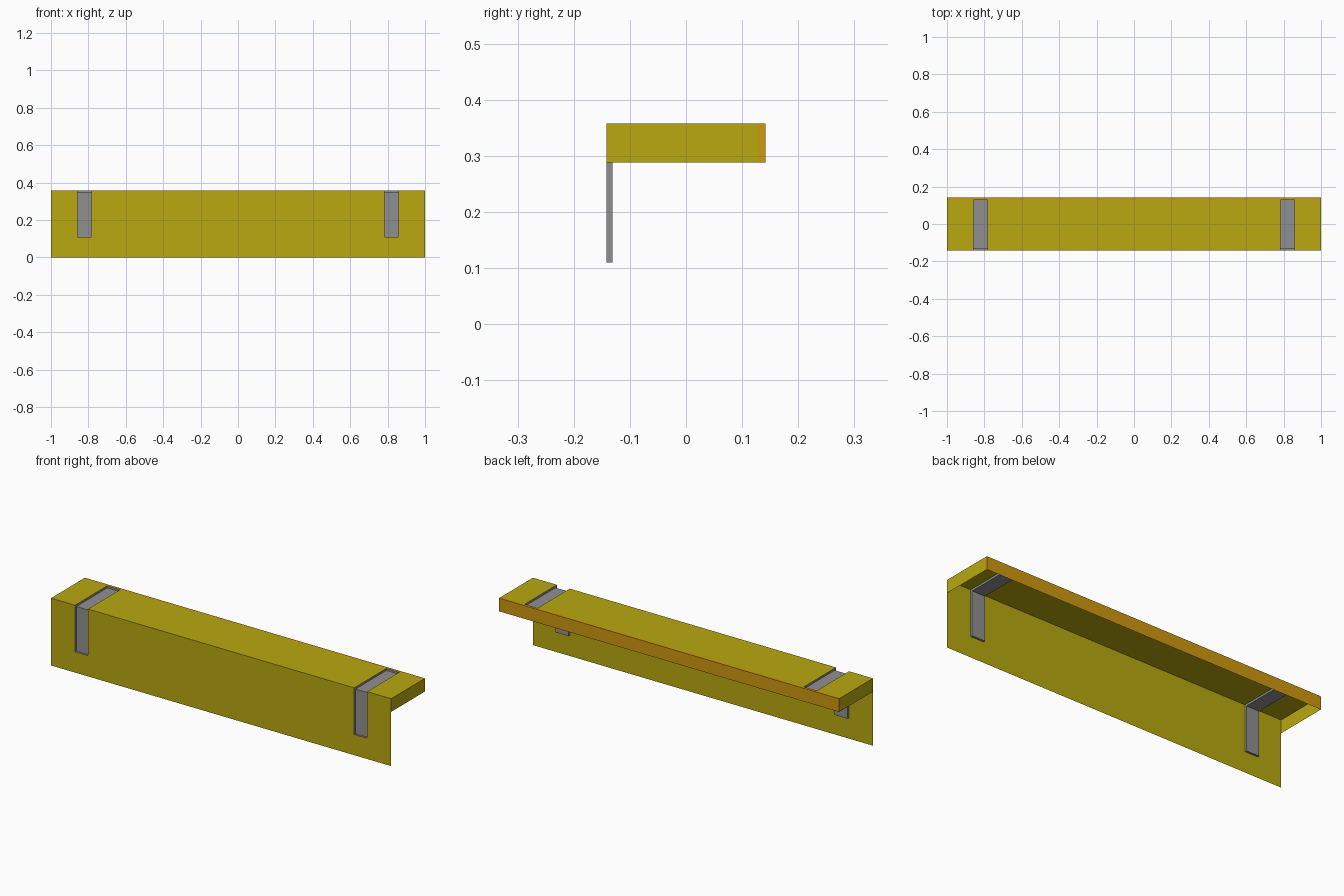
import bpy
import bmesh

if "Cube" in bpy.data.objects:
    bpy.data.objects.remove(bpy.data.objects["Cube"], do_unlink=True)

FRONT, BACK, TOP = -0.142, 0.142, 0.358
RIM = 0.128          # where the orange back edge begins
LIP = 0.288          # lower edge of the back and end faces
SLOT_IN, SLOT_OUT, SLOT_LOW = 0.783, 0.859, 0.11
DEPTH = 0.011


def material(name, rgb):
    mat = bpy.data.materials.new(name)
    mat.use_nodes = True
    color = (*rgb, 1)
    mat.diffuse_color = color
    mat.node_tree.nodes["Principled BSDF"].inputs["Base Color"].default_value = color
    return mat


yellow = material("mustard yellow", (0.48, 0.395, 0.005))
orange = material("orange", (0.62, 0.315, 0.005))
grey = material("grey", (0.28, 0.28, 0.28))


def sweep(bm, profile, x0, x1):
    """Sheet following a (y, z) profile between two x positions."""
    for (ya, za), (yb, zb) in zip(profile, profile[1:]):
        corners = [(x0, ya, za), (x1, ya, za), (x1, yb, zb), (x0, yb, zb)]
        bm.faces.new([bm.verts.new(c) for c in corners])


def side(bm, outline, x, facing):
    """Flat face across x, facing +x or -x."""
    face = bm.faces.new([bm.verts.new((x, y, z)) for y, z in outline])
    face.normal_update()
    if face.normal.x * facing < 0:
        face.normal_flip()


def finish(bm, name, mat):
    bmesh.ops.remove_doubles(bm, verts=bm.verts, dist=0.0001)
    mesh = bpy.data.meshes.new(name)
    bm.to_mesh(mesh)
    bm.free()
    mesh.materials.append(mat)
    obj = bpy.data.objects.new(name, mesh)
    bpy.context.collection.objects.link(obj)


# Yellow cover: front panel, top and end faces, left open where the slots run
cover = bmesh.new()
full = [(FRONT, 0), (FRONT, TOP), (RIM, TOP)]
for x0, x1 in ((-1, -SLOT_OUT), (-SLOT_IN, SLOT_IN), (SLOT_OUT, 1)):
    sweep(cover, full, x0, x1)
for x0, x1 in ((-SLOT_OUT, -SLOT_IN), (SLOT_IN, SLOT_OUT)):
    sweep(cover, [(FRONT, 0), (FRONT, SLOT_LOW)], x0, x1)
for s in (-1, 1):
    side(cover, [(FRONT, LIP), (RIM, LIP), (RIM, TOP), (FRONT, TOP)], s, s)
finish(cover, "shelf_cover", yellow)

# Orange back edge, wrapping slightly onto the top and the ends
edge = bmesh.new()
sweep(edge, [(RIM, TOP), (BACK, TOP), (BACK, LIP)], -1, 1)
for s in (-1, 1):
    side(edge, [(RIM, LIP), (BACK, LIP), (BACK, TOP), (RIM, TOP)], s, s)
finish(edge, "back_edge", orange)

# Grey recessed bracket slots, bent over the front corner
floor = [(FRONT, SLOT_LOW), (FRONT + DEPTH, SLOT_LOW),
         (FRONT + DEPTH, TOP - DEPTH), (RIM, TOP - DEPTH), (RIM, TOP)]
for name, x0, x1 in (("right_bracket_slot", -SLOT_OUT, -SLOT_IN),
                     ("left_bracket_slot", SLOT_IN, SLOT_OUT)):
    slot = bmesh.new()
    sweep(slot, floor, x0, x1)
    side(slot, floor + [(FRONT, TOP)], x0, 1)
    side(slot, floor + [(FRONT, TOP)], x1, -1)
    finish(slot, name, grey)
